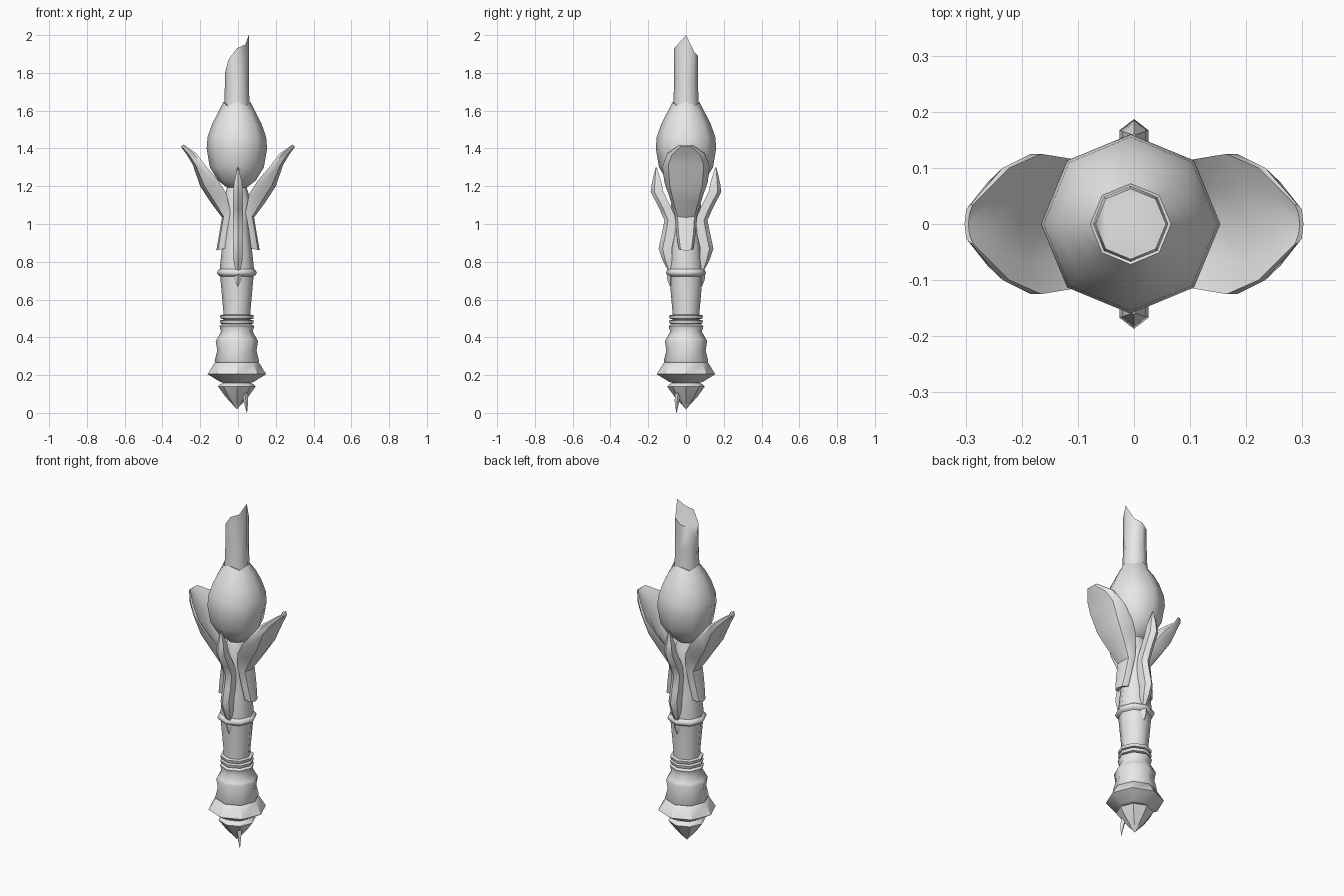
import bpy, bmesh, math
from mathutils import Vector

if "Cube" in bpy.data.objects:
    bpy.data.objects.remove(bpy.data.objects["Cube"])

grey = bpy.data.materials.new("plain_grey")
grey.use_nodes = True
grey.diffuse_color = (0.8, 0.8, 0.8, 1)
grey.node_tree.nodes["Principled BSDF"].inputs["Base Color"].default_value = (0.8, 0.8, 0.8, 1)

AXIS = -0.006  # the shaft sits slightly off centre


def loft(name, rings, angle):
    """Skin a list of equally long closed rings and cap both ends."""
    bm = bmesh.new()
    rows = [[bm.verts.new(p) for p in ring] for ring in rings]
    n = len(rows[0])
    for a, b in zip(rows, rows[1:]):
        for i in range(n):
            j = (i + 1) % n
            bm.faces.new((a[i], a[j], b[j], b[i]))
    bm.faces.new(rows[0][::-1])
    bm.faces.new(rows[-1])
    bmesh.ops.remove_doubles(bm, verts=bm.verts, dist=0.0005)
    bmesh.ops.recalc_face_normals(bm, faces=bm.faces)
    mesh = bpy.data.meshes.new(name)
    bm.to_mesh(mesh)
    bm.free()
    mesh.materials.append(grey)
    obj = bpy.data.objects.new(name, mesh)
    bpy.context.collection.objects.link(obj)
    bpy.ops.object.select_all(action="DESELECT")
    obj.select_set(True)
    bpy.context.view_layer.objects.active = obj
    bpy.ops.object.shade_smooth_by_angle(angle=math.radians(angle))
    return obj


def ring(r, heights, sides=8):
    """Level or ragged polygon ring around the shaft axis."""
    if not isinstance(heights, (list, tuple)):
        heights = [heights] * sides
    return [Vector((AXIS + r * math.cos(math.tau * i / sides),
                    r * math.sin(math.tau * i / sides), heights[i])) for i in range(sides)]


def turned(name, profile, angle=50):
    return loft(name, [ring(r, z) for r, z in profile], angle)


# Pommel: pointed spike, flared collar and grip base
turned("pommel_spike", [(0.001, 0.02), (0.06, 0.085), (0.1, 0.14), (0.09, 0.15), (0.05, 0.17)], 30)
turned("pommel_collar", [(0.07, 0.158), (0.09, 0.165), (0.155, 0.205), (0.118, 0.265), (0.1, 0.275)], 30)
turned("grip_base", [(0.112, 0.265), (0.118, 0.275), (0.104, 0.33), (0.112, 0.38),
                     (0.106, 0.39), (0.084, 0.43), (0.092, 0.46), (0.075, 0.47)], 46)

# Two thin bands around the grip
for label, z in (("lower", 0.482), ("upper", 0.509)):
    turned(label + "_grip_band", [(0.07, z - 0.014), (0.087, z - 0.009),
                                  (0.09, z + 0.007), (0.07, z + 0.011)])

# Shaft with its ring
turned("shaft", [(0.072, 0.46), (0.072, 0.54), (0.088, 0.72), (0.09, 0.77),
                 (0.076, 0.9), (0.068, 1.0), (0.08, 1.1), (0.05, 1.2)])
turned("shaft_ring", [(0.08, 0.718), (0.1, 0.73), (0.106, 0.742), (0.1, 0.755), (0.082, 0.768)])

# Bulb with a ragged upper lip, and the broken stalk above it
bulb = [ring(r, z) for r, z in ((0.02, 1.18), (0.055, 1.195), (0.1, 1.23), (0.143, 1.3),
                                (0.16, 1.4), (0.155, 1.46), (0.131, 1.53), (0.1, 1.59))]
bulb.append(ring(0.072, [1.636 + 0.01 * (-1) ** i for i in range(8)]))
bulb.append(ring(0.05, 1.63))
loft("bulb", bulb, 50)
broken_top = [2.0, 1.91, 1.89, 1.87, 1.8, 1.87, 1.93, 1.95]
loft("stalk", [ring(0.068, 1.61), ring(0.063, 1.75), ring(0.063, broken_top)], 50)

# Broad side petals: spine x, z, then rim x, z, then half width
stations = [(0.115, 0.86, 0.07, 0.87, 0.038), (0.1, 0.945, 0.06, 0.95, 0.052),
            (0.085, 1.035, 0.04, 1.06, 0.06), (0.145, 1.115, 0.06, 1.16, 0.09),
            (0.2, 1.2, 0.105, 1.23, 0.115), (0.24, 1.315, 0.165, 1.3, 0.125),
            (0.27, 1.365, 0.222, 1.375, 0.1), (0.302, 1.41, 0.287, 1.42, 0.035)]
# Cross-section: position across the petal, depth from rim to spine
section = [(-1, 0.25), (-0.75, 0.8), (0, 1), (0.75, 0.8), (1, 0.25),
           (1, 0), (0.55, 0.4), (0, 0.55), (-0.55, 0.4), (-1, 0)]
for side, s in (("left", 1), ("right", -1)):
    rings = [[Vector((s * (ex + (mx - ex) * d), w * t, ez + (mz - ez) * d)) for t, d in section]
             for mx, mz, ex, ez, w in stations]
    loft(side + "_petal", rings, 35)

# Narrow front and back leaves: outer y, inner y, z, half width
leaf = [(0.096, 0.08, 0.755, 0.014), (0.125, 0.075, 0.81, 0.024), (0.145, 0.075, 0.87, 0.026),
        (0.13, 0.06, 0.94, 0.026), (0.114, 0.05, 1.02, 0.026), (0.14, 0.075, 1.08, 0.026),
        (0.187, 0.12, 1.17, 0.026), (0.18, 0.13, 1.22, 0.021), (0.161, 0.155, 1.3, 0.003)]
for side, s in (("front", -1), ("back", 1)):
    rings = [[Vector((x, s * y, z)) for x, y in
              ((-w, i), (-w, o - 0.3 * (o - i)), (0, o), (w, o - 0.3 * (o - i)), (w, i))]
             for o, i, z, w in leaf]
    loft(side + "_leaf", rings, 30)
    # Little point hanging below the shaft ring
    rings = [[Vector((w * x, s * (0.083 + d * y), z)) for x, y in ((-1, 0), (0, 1), (1, 0), (0, -1))]
             for w, d, z in ((0.002, 0.002, 0.67), (0.02, 0.016, 0.705), (0.022, 0.018, 0.735))]
    loft(side + "_leaf_tip", rings, 30)

# Small thorn beside the pommel spike
thorn = [[Vector((x + r * math.cos(a * math.tau / 4), y + r * math.sin(a * math.tau / 4), z))
          for a in range(4)]
         for x, y, z, r in ((0.047, -0.05, 0, 0.001), (0.042, -0.048, 0.06, 0.012),
                            (0.035, -0.04, 0.12, 0.018))]
loft("thorn", thorn, 30)
